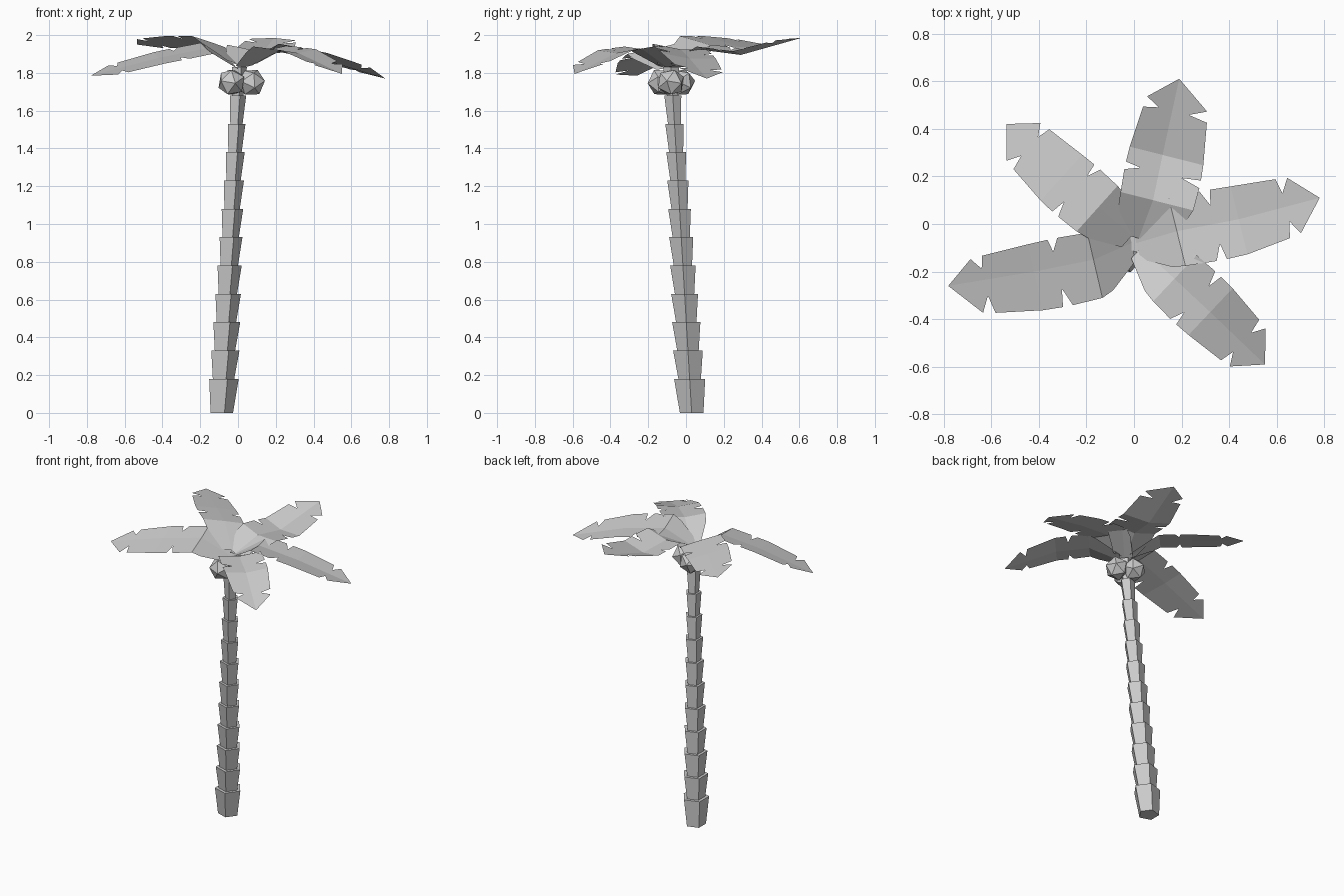
import bpy, bmesh, math
from mathutils import Vector

if "Cube" in bpy.data.objects:
    bpy.data.objects.remove(bpy.data.objects["Cube"])

def finish(name, bm):
    me = bpy.data.meshes.new(name)
    bm.normal_update()
    bm.to_mesh(me)
    bm.free()
    ob = bpy.data.objects.new(name, me)
    bpy.context.collection.objects.link(ob)
    return ob

# Trunk: leaning stack of five-sided flared segments
def axis(z):
    f = z / 1.68
    return Vector((-0.092 + 0.088 * f, 0.03 - 0.10 * f, z))

def ring(bm, z, r):
    c = axis(z)
    return [bm.verts.new(c + Vector((r * math.cos(a), r * math.sin(a), 0)))
            for a in (math.radians(-72 + 72 * i) for i in range(5))]

bm = bmesh.new()
levels = [0] + [0.18 + 0.15 * i for i in range(12)]
for z0, z1 in zip(levels, levels[1:]):
    top = 0.091 - 0.026 * z1
    low, high = ring(bm, z0, top * 0.76), ring(bm, z1, top)
    for i in range(5):
        j = (i + 1) % 5
        bm.faces.new((low[i], low[j], high[j], high[i]))
    bm.faces.new(low[::-1])
    bm.faces.new(high)
finish("trunk", bm)

# Coconuts: three coarse balls under the crown
for i, (x, y) in enumerate([(-0.035, -0.13), (0.07, -0.08), (-0.02, -0.025)]):
    bm = bmesh.new()
    bmesh.ops.create_icosphere(bm, subdivisions=1, radius=0.076)
    ob = finish(f"coconut_{i + 1}", bm)
    ob.location = (x, y, 1.75)
    ob.rotation_euler = (0.55, 0, i * 2.1)

# Leaf edge pattern: position along the rib, share of the half width
EDGE = [(0, .45), (.14, .9), (.2, .97), (.35, 1), (.385, .55), (.40, 1), (.5, .98),
        (.77, .85), (.79, .4), (.84, .8), (1, 0)]
STOPS = (0, .2, .5, 1)

def rib_point(rib, t):
    for k in range(3):
        if t <= STOPS[k + 1]:
            return rib[k].lerp(rib[k + 1], (t - STOPS[k]) / (STOPS[k + 1] - STOPS[k]))

def leaf(name, rib, left, right):
    rib = [Vector(p) for p in rib]
    d = rib[3] - rib[0]
    side = Vector((-d.y, d.x, 0)).normalized()
    bm = bmesh.new()
    mid = [bm.verts.new(rib_point(rib, t)) for t, w in EDGE]
    for sign, (width, rise) in ((1, left), (-1, right)):
        out = [bm.verts.new(mid[i].co + side * sign * width * w + Vector((0, 0, rise * w)))
               for i, (t, w) in enumerate(EDGE[:-1])] + [mid[-1]]
        for i in range(len(EDGE) - 1):
            loop = [mid[i], mid[i + 1], out[i + 1], out[i]]
            if out[i + 1] is mid[i + 1]:
                loop.pop(2)
            bm.faces.new(loop if sign > 0 else loop[::-1])
    bmesh.ops.recalc_face_normals(bm, faces=bm.faces)
    finish(name, bm)

# Crown: rib path, then (half width, edge rise) of the left and right sides
leaf("leaf_right", [(.01, -.08, 1.83), (.18, -.03, 1.925), (.44, .02, 1.875), (.78, .11, 1.77)],
     (.145, .0), (.155, .03))
leaf("leaf_back", [(.02, -.06, 1.84), (.08, .10, 1.92), (.12, .29, 1.895), (.19, .61, 1.985)],
     (.145, .03), (.18, .02))
leaf("leaf_back_left", [(-.01, -.05, 1.85), (-.15, .07, 1.965), (-.30, .20, 1.965), (-.535, .42, 1.95)],
     (.14, .03), (.125, -.03))
leaf("leaf_left", [(-.01, -.08, 1.83), (-.17, -.15, 1.93), (-.42, -.20, 1.88), (-.78, -.26, 1.785)],
     (.17, -.03), (.12, .03))
leaf("leaf_front_right", [(.03, -.10, 1.83), (.17, -.23, 1.925), (.32, -.37, 1.905), (.55, -.59, 1.795)],
     (.14, .02), (.135, .015))
